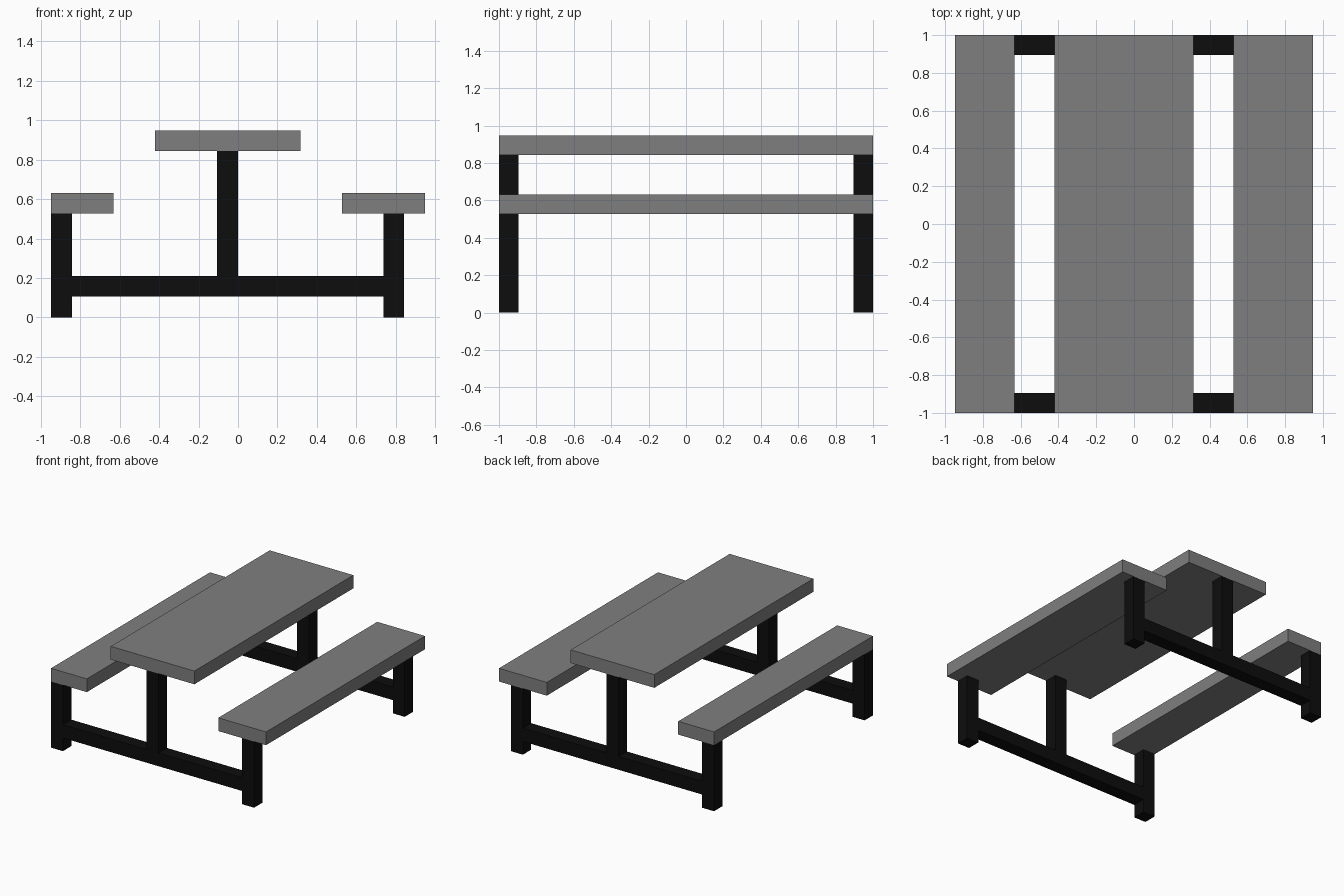
import bpy

if "Cube" in bpy.data.objects:
    bpy.data.objects.remove(bpy.data.objects["Cube"])

U = 2 / 19  # the table is laid out on a grid, 19 cells long


def material(name, value):
    mat = bpy.data.materials.new(name)
    mat.diffuse_color = (value, value, value, 1)
    mat.use_nodes = True
    mat.node_tree.nodes["Principled BSDF"].inputs["Base Color"].default_value = mat.diffuse_color
    return mat


grey = material("grey boards", 0.212)
black = material("black frame", 0.004)


def box(name, x, y, z, mat):
    """Box from (min, max) ranges in grid cells."""
    bpy.ops.mesh.primitive_cube_add(size=1)
    ob = bpy.context.object
    ob.name = name
    ob.location = [(a + b) / 2 * U for a, b in (x, y, z)]
    ob.scale = [(b - a) * U for a, b in (x, y, z)]
    bpy.ops.object.transform_apply(location=True, rotation=False, scale=True)
    ob.data.materials.append(mat)


# Boards run the full length
full = (-9.5, 9.5)
box("table_top", (-4, 3), full, (8, 9), grey)
box("left_seat", (-9, -6), full, (5, 6), grey)
box("right_seat", (5, 9), full, (5, 6), grey)

# Identical frame at each end
for end, y in (("front", (-9.5, -8.5)), ("back", (8.5, 9.5))):
    box(end + "_left_leg", (-9, -8), y, (0, 5), black)
    box(end + "_right_leg", (7, 8), y, (0, 5), black)
    box(end + "_cross_beam", (-8, 7), y, (1, 2), black)
    box(end + "_table_post", (-1, 0), y, (2, 8), black)
